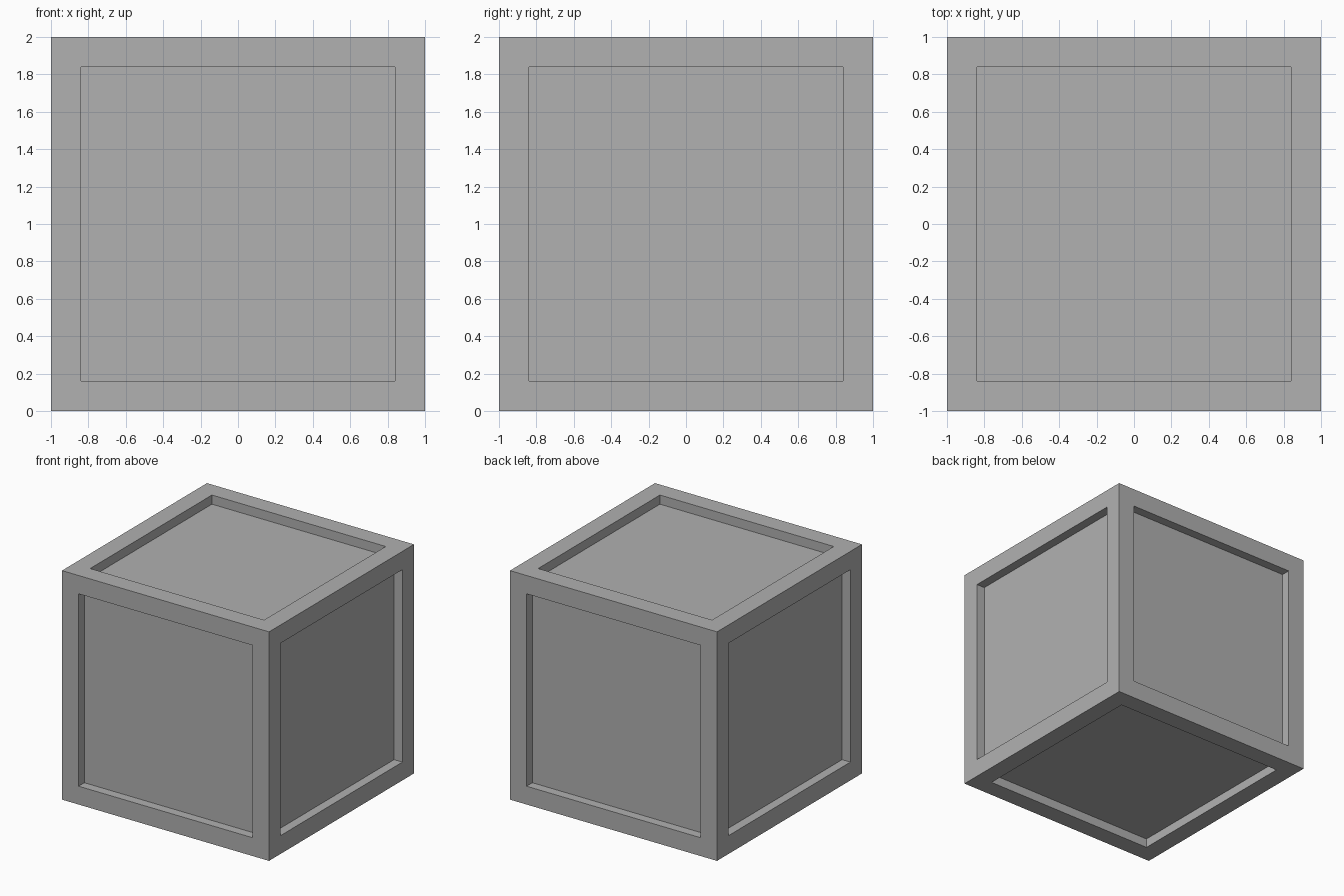
import bpy, bmesh
from mathutils import Matrix

if "Cube" in bpy.data.objects:
    bpy.data.objects.remove(bpy.data.objects["Cube"])

SIZE = 2.0      # outer edge length
BORDER = 0.16   # frame width
DEPTH = 0.08    # panel recess

# Cube standing on the ground
bm = bmesh.new()
bmesh.ops.create_cube(bm, size=SIZE, matrix=Matrix.Translation((0, 0, SIZE / 2)))

# Frame border on all six sides
panels = bm.faces[:]
bmesh.ops.inset_individual(bm, faces=panels, thickness=BORDER, use_even_offset=True)

# Straight-walled recessed panels
for face in bmesh.ops.extrude_discrete_faces(bm, faces=panels)["faces"]:
    face.normal_update()
    bmesh.ops.translate(bm, verts=face.verts[:], vec=face.normal * -DEPTH)

bmesh.ops.recalc_face_normals(bm, faces=bm.faces[:])
mesh = bpy.data.meshes.new("panelled_crate")
bm.to_mesh(mesh)
bm.free()

# Darker grey surface
grey = bpy.data.materials.new("mid_grey")
grey.diffuse_color = (0.44, 0.44, 0.44, 1)
grey.use_nodes = True
grey.node_tree.nodes["Principled BSDF"].inputs["Base Color"].default_value = grey.diffuse_color
mesh.materials.append(grey)

crate = bpy.data.objects.new("panelled_crate", mesh)
bpy.context.collection.objects.link(crate)
